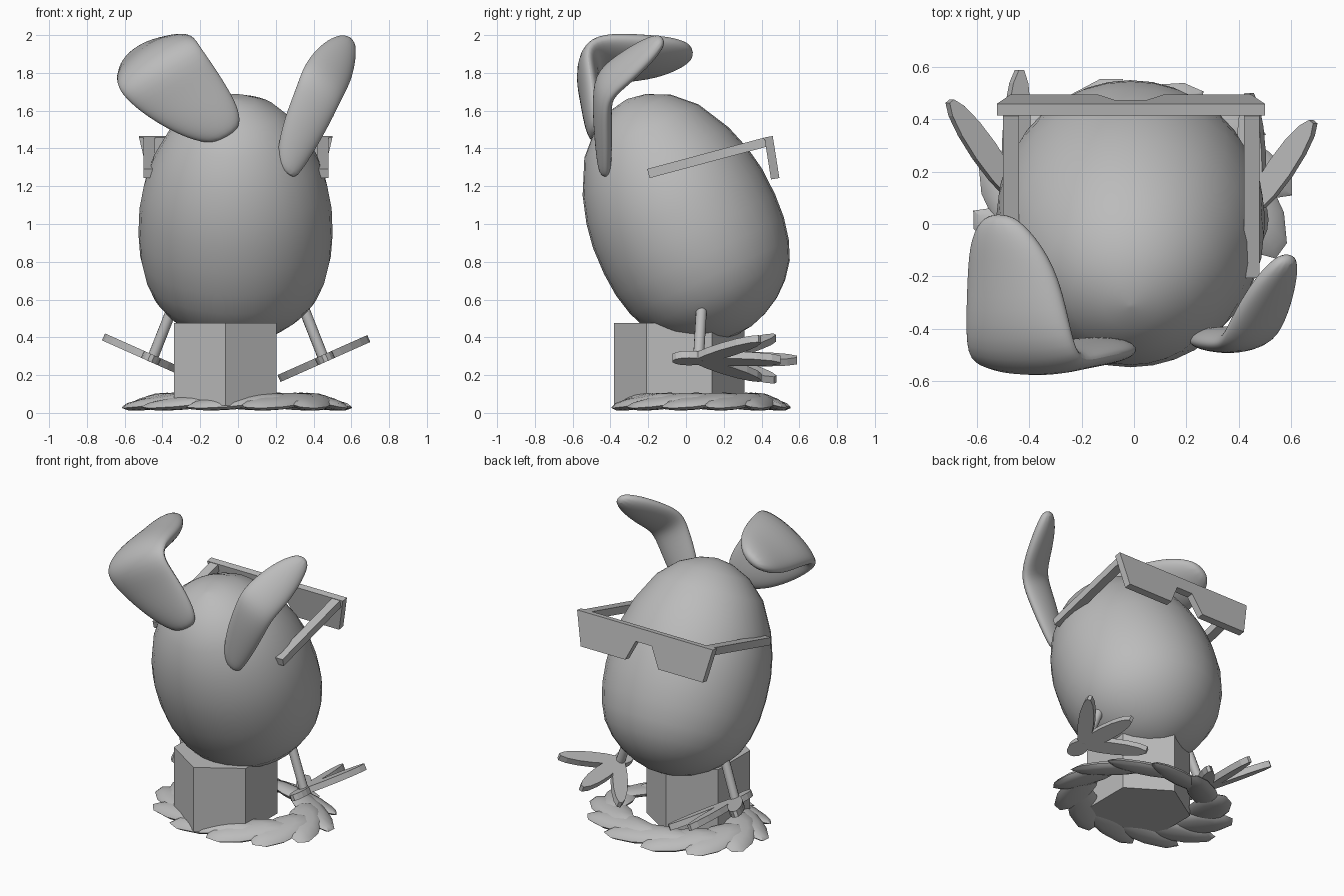
import bpy, bmesh, math
from mathutils import Vector, Matrix

if "Cube" in bpy.data.objects:
    bpy.data.objects.remove(bpy.data.objects["Cube"])

GREY = (0.5, 0.5, 0.5, 1)
mat = bpy.data.materials.new("plain grey")
mat.use_nodes = True
mat.diffuse_color = GREY
mat.node_tree.nodes["Principled BSDF"].inputs["Base Color"].default_value = GREY


def finish(name, bm, smooth=None):
    """Turn a bmesh into a named object, smooth below the given angle."""
    bmesh.ops.recalc_face_normals(bm, faces=bm.faces)
    mesh = bpy.data.meshes.new(name)
    bm.to_mesh(mesh)
    bm.free()
    mesh.materials.append(mat)
    ob = bpy.data.objects.new(name, mesh)
    bpy.context.collection.objects.link(ob)
    if smooth:
        bpy.ops.object.select_all(action='DESELECT')
        bpy.context.view_layer.objects.active = ob
        ob.select_set(True)
        bpy.ops.object.shade_smooth_by_angle(angle=math.radians(smooth))
    return ob


def loft(bm, rings):
    """Skin closed rings of points and cap both ends."""
    rows = [[bm.verts.new(p) for p in ring] for ring in rings]
    n = len(rows[0])
    for a, b in zip(rows, rows[1:]):
        for i in range(n):
            j = (i + 1) % n
            bm.faces.new((a[i], a[j], b[j], b[i]))
    bm.faces.new(rows[0])
    bm.faces.new(rows[-1])


def ellipse(centre, u, v, n):
    angles = [math.tau * i / n for i in range(n)]
    return [centre + u * math.cos(a) + v * math.sin(a) for a in angles]


def slab(bm, outline, matrix, thickness):
    """Extrude a flat outline evenly about its own plane."""
    half = Vector((0, 0, thickness / 2))
    flat = [Vector((x, y, 0)) for x, y in outline]
    loft(bm, [[matrix @ (p - half) for p in flat], [matrix @ (p + half) for p in flat]])


def rod(bm, a, b, radius, n):
    a, b = Vector(a), Vector(b)
    q = (b - a).to_track_quat('Z', 'Y')
    u, v = q @ Vector((radius, 0, 0)), q @ Vector((0, radius, 0))
    loft(bm, [ellipse(a, u, v, n), ellipse(b, u, v, n)])


# Egg body: a leaning solid of revolution, (radius, height along axis)
profile = [(.008, .262), (.09, .27), (.18, .3), (.27, .35), (.345, .415), (.41, .5), (.45, .6),
           (.476, .72), (.485, .85), (.48, 1.0), (.458, 1.13), (.414, 1.275), (.324, 1.452),
           (.215, 1.562), (.1, 1.62), (.008, 1.637)]
lean = Matrix.Translation((-.013, .378, .176)) @ Matrix.Rotation(math.radians(25), 4, 'X')
bm = bmesh.new()
loft(bm, [[lean @ p for p in ellipse(Vector((0, 0, h)), Vector((r * 1.06, 0, 0)),
                                     Vector((0, r * 1.03, 0)), 32)] for r, h in profile])
finish("egg_body", bm, 60)


# Ears: folded paddles lofted along a spine of (centre, half width, half thickness)
def ear(name, spine, across):
    pts = [Vector(s[0]) for s in spine]
    w = Vector(across).normalized()
    bm = bmesh.new()
    rings = []
    for i, (_, width, thick) in enumerate(spine):
        along = pts[min(i + 1, len(pts) - 1)] - pts[max(i - 1, 0)]
        normal = along.cross(w).normalized()
        rings.append(ellipse(pts[i], w * width, normal * thick, 12))
    loft(bm, rings)
    ob = finish(name, bm, 80)
    mod = ob.modifiers.new("smooth", 'SUBSURF')
    mod.levels = mod.render_levels = 2


ear("right_ear", [((-.055, -.475, 1.46), .07, .03), ((-.1, -.48, 1.505), .14, .05),
                  ((-.19, -.49, 1.585), .195, .06), ((-.32, -.51, 1.71), .24, .06),
                  ((-.415, -.53, 1.82), .255, .07), ((-.44, -.44, 1.88), .245, .08),
                  ((-.46, -.2, 1.88), .21, .08), ((-.5, -.05, 1.9), .15, .06),
                  ((-.52, .04, 1.91), .06, .03)], (.8, 0, .48))
ear("left_ear", [((.255, -.43, 1.26), .05, .03), ((.275, -.435, 1.34), .09, .04),
                 ((.34, -.44, 1.5), .12, .05), ((.41, -.445, 1.65), .13, .05),
                 ((.445, -.43, 1.74), .135, .055), ((.49, -.33, 1.82), .135, .055),
                 ((.545, -.2, 1.92), .1, .05), ((.59, -.12, 1.985), .04, .03)],
    (.8, .15, -.56))

# Sunglasses: notched front plate and two straight arms
half = [(.06, -.09), (.125, -.225), (.46, -.225), (.512, 0)]
outline = half + [(-x, y) for x, y in reversed(half)]
plate = Matrix.Translation((-.012, .437, 1.462)) @ Matrix.Rotation(math.radians(99), 4, 'X')
bm = bmesh.new()
slab(bm, outline, plate, .045)
finish("glasses_front", bm)
for side, x in (("left", .45), ("right", -.47)):
    bm = bmesh.new()
    place = Matrix.Translation((x, .11, 1.35)) @ Matrix.Rotation(math.radians(15), 4, 'X')
    bmesh.ops.create_cube(bm, size=1, matrix=place @ Matrix.Diagonal((.06, .64, .05, 1)))
    finish(side + "_glasses_arm", bm)

# Legs and four-toed feet, each foot lying in a plane tilted outwards
TOES = [(-37, .45), (3, .48), (38, .46), (180, .15)]
for side, s, hub_y, size in (("left", 1, .065, .92), ("right", -1, .115, 1)):
    hub = Vector((s * .46, hub_y, .29))
    bm = bmesh.new()
    rod(bm, hub - Vector((0, 0, .02)), (s * .33, .085, .6), .029, 12)
    finish(side + "_leg", bm, 40)
    tilt = Matrix.Translation(hub) @ Matrix.Rotation(-s * math.radians(24), 4, 'Y')
    bm = bmesh.new()
    for angle, reach in TOES:
        length = reach * size
        turn = tilt @ Matrix.Rotation(s * math.radians(angle), 4, 'Z')
        centre = Vector((0, length / 2 - .02, 0))
        petal = ellipse(centre, Vector((.05, 0, 0)), Vector((0, length / 2 + .02, 0)), 14)
        slab(bm, [p.xy for p in petal], turn, .04)
    finish(side + "_foot", bm)

# Hexagonal pedestal
bm = bmesh.new()
loft(bm, [ellipse(Vector((-.067, -.036, z)), Vector((0, .345, 0)), Vector((.313, 0, 0)), 6)
          for z in (.04, .477)])
finish("pedestal", bm)

# Nest: an oval ring of long overlapping flattened strands
COUNT = 12
oval = Matrix.Translation((-.005, .08, .06)) @ Matrix.Diagonal((1.04, .81, 1, 1))
bm = bmesh.new()
for i in range(COUNT):
    place = (oval @ Matrix.Rotation(math.tau * i / COUNT, 4, 'Z')
             @ Matrix.Translation((.43, 0, 0)) @ Matrix.Rotation(math.radians(20), 4, 'Z')
             @ Matrix.Rotation(math.radians(6), 4, 'X') @ Matrix.Rotation(math.radians(10), 4, 'Y'))
    bmesh.ops.create_uvsphere(bm, u_segments=10, v_segments=6, radius=1,
                              matrix=place @ Matrix.Diagonal((.11, .28, .034, 1)))
finish("nest", bm, 40)
